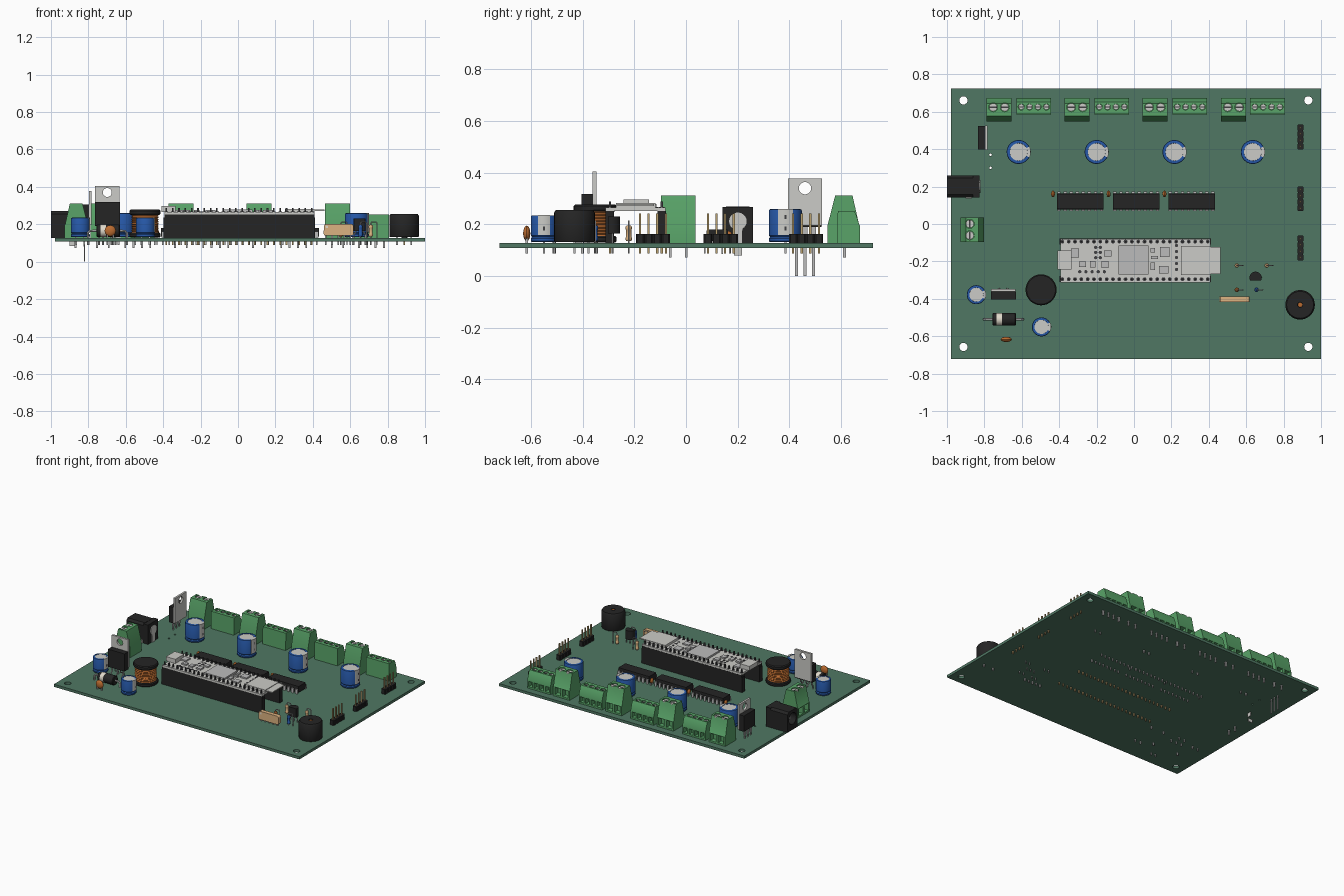
import bpy, bmesh, math
from mathutils import Vector

if "Cube" in bpy.data.objects:
    bpy.data.objects.remove(bpy.data.objects["Cube"])

T, B = 0.127, 0.108          # board top and bottom
PIN = 0.088                  # lower end of trimmed pins
COL = dict(board=(.08, .185, .125), green=(.1, .37, .14), blue=(.02, .1, .4), black=(.018, .018, .018),
           copper=(.5, .15, .03), tan=(.72, .45, .22), gold=(.5, .36, .16), steel=(.6, .6, .57),
           dark=(.05, .05, .055), cream=(.75, .7, .6), metal=(.5, .5, .5))
MATS = {}
for k, c in COL.items():
    MATS[k] = bpy.data.materials.new(k)
    MATS[k].diffuse_color = (*c, 1)

def finish(name, bm, mat, loc=(0, 0, 0), rot=(0, 0, 0)):
    bmesh.ops.remove_doubles(bm, verts=bm.verts, dist=1e-6)
    bmesh.ops.recalc_face_normals(bm, faces=bm.faces)
    me = bpy.data.meshes.new(name)
    bm.to_mesh(me)
    bm.free()
    me.materials.append(MATS[mat])
    ob = bpy.data.objects.new(name, me)
    bpy.context.collection.objects.link(ob)
    ob.location, ob.rotation_euler = loc, rot
    return ob

def boxes(name, spans, mat):
    """each span is (x0, x1, y0, y1, z0, z1)"""
    bm = bmesh.new()
    for x0, x1, y0, y1, z0, z1 in spans:
        for v in bmesh.ops.create_cube(bm, size=1)['verts']:
            v.co = (x0 + (v.co.x + .5) * (x1 - x0), y0 + (v.co.y + .5) * (y1 - y0), z0 + (v.co.z + .5) * (z1 - z0))
    return finish(name, bm, mat)

def pins(name, pts, z0, z1, mat='gold', w=.0042):
    return boxes(name, [(x - w, x + w, y - w, y + w, z0, z1) for x, y in pts], mat)

def cyls(name, pts, r, z0, z1, mat, seg=16):
    bm = bmesh.new()
    for x, y in pts:
        for v in bmesh.ops.create_cone(bm, cap_ends=True, segments=seg, radius1=r, radius2=r, depth=z1 - z0)['verts']:
            v.co += Vector((x, y, (z0 + z1) / 2))
    return finish(name, bm, mat)

def lathe(name, prof, mat, loc, rot=(0, 0, 0), seg=32):
    bm = bmesh.new()
    vs = [bm.verts.new((r, 0, z)) for r, z in prof]
    es = [bm.edges.new(p) for p in zip(vs, vs[1:])]
    bmesh.ops.spin(bm, geom=vs + es, cent=(0, 0, 0), axis=(0, 0, 1), angle=2 * math.pi, steps=seg)
    return finish(name, bm, mat, loc, rot)

def from_curve(name, cu):
    ob = bpy.data.objects.new(name, cu)
    bpy.context.collection.objects.link(ob)
    me = bpy.data.meshes.new_from_object(ob.evaluated_get(bpy.context.evaluated_depsgraph_get()))
    bm = bmesh.new()
    bm.from_mesh(me)
    bpy.data.objects.remove(ob)
    return bm

def spline(cu, pts, cyclic):
    s = cu.splines.new('POLY')
    s.points.add(len(pts) - 1)
    for p, q in zip(s.points, pts):
        p.co = (*q, 1) if len(q) == 3 else (*q, 0, 1)
    s.use_cyclic_u = cyclic

def extrude(name, outlines, w0, w1, plane, mat):
    """flat outlines (later ones are holes) extruded along the third axis"""
    cu = bpy.data.curves.new(name, 'CURVE')
    cu.dimensions, cu.fill_mode, cu.extrude = '2D', 'BOTH', (w1 - w0) / 2
    for o in outlines:
        spline(cu, o, True)
    bm = from_curve(name, cu)
    for v in bm.verts:
        a, b, w = v.co.x, v.co.y, v.co.z + (w0 + w1) / 2
        v.co = {'xy': (a, b, w), 'xz': (a, w, b), 'yz': (w, a, b)}[plane]
    return finish(name, bm, mat)

def wires(name, paths, r, mat='metal'):
    cu = bpy.data.curves.new(name, 'CURVE')
    cu.dimensions, cu.bevel_depth, cu.bevel_resolution, cu.use_fill_caps = '3D', r, 1, True
    for p in paths:
        spline(cu, p, False)
    return finish(name, from_curve(name, cu), mat)

def rect(x0, x1, y0, y1):
    return [(x0, y0), (x1, y0), (x1, y1), (x0, y1)]

def arc(cx, cy, r, a0=0, a1=360, n=20):
    d = n if a1 - a0 == 360 else n - 1
    angles = [math.radians(a0 + (a1 - a0) * i / d) for i in range(n)]
    return [(cx + r * math.cos(a), cy + r * math.sin(a)) for a in angles]

def spread(parts, places):
    """put linked copies of parts at each (x, y, z turn)"""
    for i, (x, y, a) in enumerate(places):
        for p in parts:
            o = p if i == 0 else p.copy()
            if i:
                bpy.context.collection.objects.link(o)
            o.location, o.rotation_euler = (x, y, 0), (0, 0, math.radians(a))

# circuit board with mounting holes
extrude('circuit_board', [rect(-.978, 1, -.722, .724)] + [arc(x, y, .022) for x in (-.912, .932) for y in (-.657, .661)]
        + [arc(-.767, y, .007, n=10) for y in (.3, .37)], B, T, 'xy', 'board')

# screw terminals: body, recesses, screws, pins
def terminal(name, prof, w, xs, ys, yp, r, top, door):
    body = extrude(name, [prof], -w / 2, w / 2, 'yz', 'green')
    end = max(p[0] for p in prof)
    for cut in (cyls('cut', [(x, ys) for x in xs], r, top - .02, top + .02, 'green', 20),
                boxes('cut', [(x - door, x + door, end - .035, end + .02, T + .012, T + .012 + door * 2.4) for x in xs], 'green')):
        m = body.modifiers.new('cut', 'BOOLEAN')
        m.operation, m.object = 'DIFFERENCE', cut
        bpy.context.view_layer.objects.active = body
        bpy.ops.object.modifier_apply(modifier=m.name)
        bpy.data.objects.remove(cut)
    heads = cyls(name + '_screws', [(x, ys) for x in xs], r * .9, top - .021, top - .006, 'steel', 20)
    slots = boxes(name + '_slots', [(x - r * .8, x + r * .8, ys - .003, ys + .003, top - .006, top - .005) for x in xs], 'dark')
    legs = pins(name + '_pins', [(x, yp) for x in xs], .072, T, 'metal', .005)
    return [body, heads, slots, legs]

tall = terminal('power_terminal', [(-.066, T), (-.066, .195), (-.036, .312), (.031, .312), (.056, .2), (.06, .195), (.06, T)],
                .132, (-.031, .031), .01, 0, .024, .312, .022)
spread(tall, [(x, .614, 0) for x in (-.722, -.305, .112, .532)] + [(-.868, -.03, 90)])
low = terminal('signal_terminal', [(-.047, T), (-.044, .252), (.02, .252), (.028, .235), (.042, .19), (.042, T)],
               .186, [-.067 + .0447 * i for i in range(4)], -.006, -.018, .0165, .252, .016)
spread(low, [(x, .632, 0) for x in (-.536, -.119, .298, .713)])

# electrolytic capacitors
def capacitor(name, R, H):
    Z = T + .004
    sleeve = lathe(name + '_sleeve', [(0, Z), (R - .004, Z), (R, Z + .005), (R, Z + .014), (R - .005, Z + .02), (R, Z + .026),
                   (R, H - .006), (R - .002, H - .001), (R - .007, H), (R * .74, H), (R * .73, H - .004)], 'blue', (0, 0, 0))
    top = cyls(name + '_top', [(0, 0)], R * .74, H - .02, H - .002, 'steel', 32)
    stripe = extrude(name + '_stripe', [arc(0, 0, R + .001, -27, 27, 9) + arc(0, 0, R * .74, 27, -27, 9)], Z + .028, H + .001, 'xy', 'steel')
    dash = boxes(name + '_dashes', [(R - .003, R + .002, -.004, .004, Z + .045 + i * .045, Z + .06 + i * .045)
                 for i in range(2 if R > .055 else 1)], 'dark')
    return [sleeve, top, stripe, dash, pins(name + '_pins', [(-.022, 0), (.022, 0)], PIN, Z, 'metal')]

spread(capacitor('large_capacitor', .064, .259), [(x, .385, 0) for x in (-.617, -.2, .216, .635)])
spread(capacitor('small_capacitor', .051, .235), [(-.843, -.378, 0), (-.495, -.55, 0)])

# dual in-line chips with bent legs
body = extrude('driver_chip', [[(-.04, .136), (.04, .136), (.043, .158), (.04, .18), (-.04, .18), (-.043, .158)]], -.124, .124, 'yz', 'black')
cx = [-.114 + .0325 * i for i in range(8)]
legs = boxes('driver_chip_legs', [s for x in cx for q in (-1, 1) for s in
             ((x - .009, x + .009, q * .049 - .003, q * .049 + .003, .13, .161), (x - .009, x + .009, q * .038, q * .052, .156, .161),
              (x - .004, x + .004, q * .049 - .003, q * .049 + .003, PIN, .13))], 'metal')
spread([body, legs], [(x, .121, 0) for x in (-.287, .012, .308)])

# ceramic discs
def disc(name, r, t, loc, rot):
    prof = [(r * math.cos(a), t * math.sin(a)) for a in [math.pi * (i / 8 - .5) for i in range(9)]]
    lathe(name, prof, 'copper', loc, rot, 24)

disc('filter_disc', .03, .014, (-.683, -.617, .165), (math.pi / 2, 0, 0))
pins('filter_disc_pins', [(-.7, -.617), (-.666, -.617)], PIN, .155, 'metal')
for x in (-.433, -.136, .163):
    disc('decoupling_disc', .018, .01, (x, .161, .157), (0, math.pi / 2, 0))
    pins('decoupling_pins', [(x, .15), (x, .172)], PIN, .152, 'metal', .003)

# controller module on sockets
M = .266                     # module board top
rows = [(-.383 + .0338 * i, y) for y in (-.094, -.295) for i in range(24)]
boxes('controller_sockets', [(-.397, .413, y - .016, y + .016, T, .236) for y in (-.094, -.295)], 'black')
boxes('controller_headers', [(-.394, .41, y - .016, y + .016, .236, M - .014) for y in (-.094, -.295)], 'black')
pins('socket_pins', rows, PIN, T)
boxes('controller_board', [(-.393, .41, -.312, -.079, M - .014, M)], 'steel')
cyls('controller_pads', rows, .0105, M - .002, M + .0015, 'dark', 10)
pins('controller_pin_tips', rows, M, .288, 'dark')
boxes('usb_socket', [(-.41, -.335, -.243, -.143, M, .297)], 'steel')
boxes('card_slot', [(.25, .41, -.272, -.118, M, M + .017), (.365, .462, -.266, -.124, M + .006, M + .013)], 'steel')
boxes('controller_chips', [(-.083, .078, -.27, -.115, M, M + .013)] + [(x - a, x + a, y - b, y + b, M, M + .01) for x, y, a, b in (
    (-.315, -.155, .022, .025), (-.275, -.215, .018, .014), (-.22, -.215, .014, .018), (-.155, -.216, .018, .018), (-.14, -.158, .02, .016),
    (.1, -.14, .012, .012), (.1, -.225, .013, .02), (.165, -.15, .026, .026), (.16, -.245, .025, .02), (.11, -.18, .018, .008))], 'metal')
cyls('controller_inner_pads', [(x, y) for x in (-.205, -.18) for y in (-.125, -.152, -.18)] + [(.228, -.115 - .032 * i) for i in range(5)]
     + [(-.29 + .033 * i, -.255) for i in range(5)], .009, M - .002, M + .002, 'dark', 10)

# four-way pin headers
for y in (.465, .135, -.128):
    ys = [y - .05 + .0333 * i for i in range(4)]
    extrude('pin_header', [[(x, q + d) for x, d in ((.878, -.0166), (.902, -.0166), (.907, -.011), (.907, .011), (.902, .0166),
            (.878, .0166), (.873, .011), (.873, -.011))] for q in ys], T, .162, 'xy', 'black')
    pins('pin_header_pins', [(.89, q) for q in ys], PIN, .243)

# power regulators: body, holed tab, legs
extrude('left_regulator', [rect(.397, .525, .19, .305)], -.835, -.795, 'yz', 'black')
extrude('left_regulator_tab', [rect(.395, .527, .195, .377), arc(.461, .34, .024)], -.797, -.783, 'yz', 'steel')
boxes('left_regulator_legs', [s for q in (.428, .461, .494) for s in ((-.823, -.817, q - .005, q + .005, 0, .19),
      (-.824, -.816, q - .009, q + .009, .15, .19))], 'metal')
extrude('front_regulator', [rect(-.765, -.632, .19, .318)], -.404, -.36, 'xz', 'black')
extrude('front_regulator_tab', [rect(-.764, -.633, .2, .405), arc(-.699, .37, .024)], -.362, -.347, 'xz', 'steel')
wires('front_regulator_legs', [[(x, -.385, .19), (x, -.385, .165), (x, y, .145), (x, y, PIN)]
      for x, y in zip((-.743, -.721, -.699, -.677, -.655), (-.4, -.345, -.4, -.345, -.4))], .005)

# barrel jack
extrude('barrel_jack', [[(.142, T), (.26, T), (.26, .255), (.245, .27), (.157, .27), (.142, .255)], arc(.201, .207, .042, n=24)],
        -1, -.86, 'yz', 'black')
boxes('barrel_jack_back', [(-.862, -.825, .142, .26, T, .268)], 'black')
lathe('barrel_jack_pin', [(0, 0), (.013, 0), (.013, .11), (.009, .117), (0, .119)], 'metal', (-.865, .201, .207), (0, -math.pi / 2, 0), 16)
extrude('barrel_jack_contact', [arc(.201, .212, .034, -60, 240, 20) + [(.186, .08), (.216, .08)]], -.826, -.82, 'yz', 'steel')
boxes('barrel_jack_tabs', [(-.9, -.865, .137, .143, .085, .15)], 'steel')

# drum inductor
def drum(z0, z1, r=.083):
    return [(0, z0), (r - .006, z0), (r, z0 + .006), (r, z1 - .006), (r - .006, z1), (0, z1)]
at = (-.497, -.352, 0)
lathe('inductor_base', drum(.129, .155), 'black', at)
lathe('inductor_top', drum(.25, .278), 'black', at)
lathe('inductor_winding', [(.067 + .006 * abs(math.sin(math.pi * i / 4)), .15 + .105 * i / 36) for i in range(37)], 'copper', at)
pins('inductor_pins', [(-.55, -.352), (-.445, -.352)], PIN, .13, 'metal')

# buzzer
lathe('buzzer', [(0, .131), (.076, .131), (.079, .136), (.079, .245), (.072, .256), (.014, .256), (.012, .25)], 'black', (.888, -.432, 0))
cyls('buzzer_port', [(.888, -.432)], .013, .24, .251, 'copper')
pins('buzzer_pins', [(.85, -.432), (.926, -.432)], PIN, .132, 'metal')

# power diode
lying = (0, math.pi / 2, 0)
lathe('diode', [(0, 0), (.029, 0), (.033, .004), (.033, .122), (.029, .126), (0, .126)], 'black', (-.757, -.51, .165), lying)
lathe('diode_band', [(.0325, .022), (.0337, .022), (.0337, .05), (.0325, .05)], 'cream', (-.757, -.51, .165), lying)
wires('diode_leads', [[(-.698 + s * .05, -.51, .165), (-.698 + s * .093, -.51, .165), (-.698 + s * .103, -.51, .155), (-.698 + s * .103, -.51, PIN)]
      for s in (-1, 1)], .007)

# resistor network
extrude('resistor_network', [arc(.472, .188, .013, 90, 180, 5) + arc(.468, .15, .01, 180, 270, 5) +
        arc(.607, .15, .01, 270, 360, 5) + arc(.605, .188, .013, 0, 90, 5)], -.417, -.388, 'xz', 'tan')
cyls('resistor_network_dot', [(.475, .186)], .007, .41, .418, 'cream', 12).rotation_euler = (math.pi / 2, 0, 0)
pins('resistor_network_pins', [(.47 + .0325 * i, -.402) for i in range(5)], PIN, .145, 'metal')

# small transistor
extrude('transistor', [arc(.65, -.288, .033, -25, 205, 16)], .165, .23, 'xy', 'black')
wires('transistor_legs', [[(.65 + d * .5, -.285, .17), (.65 + d, -.285, .145), (.65 + d, -.285, PIN)] for d in (-.03, 0, .03)], .004)

# upright resistors
for x, y, m in ((.55, -.222, 'tan'), (.71, -.222, 'tan'), (.55, -.352, 'copper'), (.655, -.352, 'blue')):
    lathe('upright_resistor', [(0, 0), (.009, 0), (.012, .005), (.012, .013), (.01, .018), (.01, .042), (.012, .047), (.012, .055), (.009, .06), (0, .06)],
          m, (x, y, .135), seg=16)
    wires('upright_resistor_lead', [[(x, y, PIN), (x, y, .205), (x + .006, y, .213), (x + .027, y, .213), (x + .033, y, .205), (x + .033, y, PIN)]], .0035)

bpy.ops.object.select_all(action='SELECT')
bpy.context.view_layer.objects.active = bpy.context.selected_objects[0]
bpy.ops.object.shade_smooth_by_angle(angle=math.radians(35))

for m in bpy.data.materials:
    if m.users and not m.is_grease_pencil:
        m.use_nodes = True
        m.node_tree.nodes["Principled BSDF"].inputs["Base Color"].default_value = m.diffuse_color
